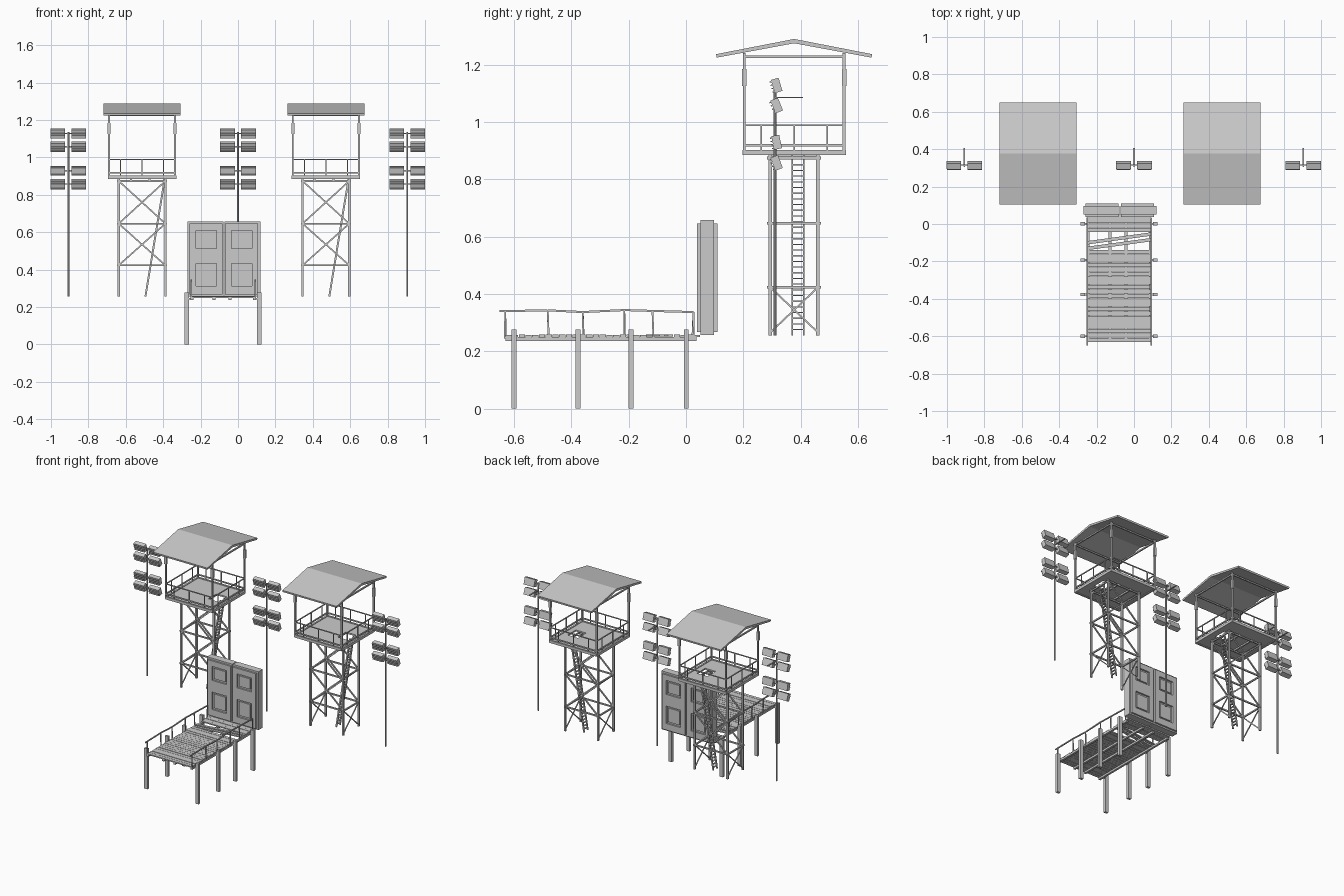
import bpy, bmesh, math, random
from mathutils import Vector, Matrix

if "Cube" in bpy.data.objects:
    bpy.data.objects.remove(bpy.data.objects["Cube"])

random.seed(4)


class Part:
    """Collects boxes, beams and rods into one named object."""

    def __init__(self, name):
        self.name, self.bm = name, bmesh.new()

    def cube(self, matrix):
        bmesh.ops.create_cube(self.bm, size=1, matrix=matrix)

    def box(self, x0, x1, y0, y1, z0, z1, rot=None):
        c = Vector(((x0 + x1) / 2, (y0 + y1) / 2, (z0 + z1) / 2))
        m = Matrix.Translation(c)
        if rot:
            m = m @ rot
        self.cube(m @ Matrix.Diagonal((x1 - x0, y1 - y0, z1 - z0, 1)))

    def beam(self, a, b, w=0.01, h=None):
        a, b = Vector(a), Vector(b)
        d = b - a
        z = d.normalized()
        ref = Vector((0, 0, 1)) if abs(z.z) < 0.99 else Vector((0, 1, 0))
        x = ref.cross(z).normalized()
        rot = Matrix((x, z.cross(x), z)).transposed().to_4x4()
        self.cube(Matrix.Translation((a + b) / 2) @ rot @ Matrix.Diagonal((w, h or w, d.length, 1)))

    def rod(self, x, y, z0, z1, r):
        bmesh.ops.create_cone(self.bm, cap_ends=True, segments=8, radius1=r, radius2=r, depth=z1 - z0,
                              matrix=Matrix.Translation((x, y, (z0 + z1) / 2)))

    def finish(self):
        mesh = bpy.data.meshes.new(self.name)
        self.bm.to_mesh(mesh)
        self.bm.free()
        ob = bpy.data.objects.new(self.name, mesh)
        bpy.context.collection.objects.link(ob)
        return ob


BASE = 0.256


def tower(tag, cx, cy=0.377):
    lx, ly = 0.125, 0.083      # leg half spacing
    px, py = 0.177, 0.174      # platform post half spacing

    # legs, ring beams and cross braces
    p = Part(tag + "_tower_frame")
    levels = (0.423, 0.646, 0.874)
    for sx in (-1, 1):
        for sy in (-1, 1):
            p.box(cx + sx * lx - .006, cx + sx * lx + .006, cy + sy * ly - .006, cy + sy * ly + .006, BASE, .885)
    for z in levels:
        for s in (-1, 1):
            p.beam((cx - lx - .008, cy + s * ly, z), (cx + lx + .008, cy + s * ly, z), .009)
            p.beam((cx + s * lx, cy - ly - .011, z), (cx + s * lx, cy + ly + .011, z), .009)
    for s in (-1, 1):
        for z0, z1 in zip(levels, levels[1:]):
            for d in (-1, 1):
                p.beam((cx - d * lx, cy + s * ly, z0), (cx + d * lx, cy + s * ly, z1), .008)
        for d in (-1, 1):
            p.beam((cx + s * lx, cy - d * ly, BASE + .01), (cx + s * lx, cy + d * ly, levels[0]), .006)
    p.finish()

    # floor with a ladder hatch, and its edge beams
    p = Part(tag + "_platform")
    hx0, hx1, hy = .055, .135, .045
    z0, z1 = .888, .898
    p.box(cx - px, cx + hx0, cy - py, cy + py, z0, z1)
    p.box(cx + hx1, cx + px, cy - py, cy + py, z0, z1)
    for s in (-1, 1):
        a, b = sorted((cy + s * hy, cy + s * py))
        p.box(cx + hx0, cx + hx1, a, b, z0, z1)
        p.beam((cx - px, cy + s * py, .893), (cx + px, cy + s * py, .893), .012, .018)
        p.beam((cx + s * px, cy - py, .893), (cx + s * px, cy + py, .893), .012, .018)
    for x in (-.06, .04):
        p.beam((cx + x, cy - ly, .882), (cx + x, cy + ly, .882), .01)
    p.finish()

    # corner posts, guard rails and corner lanterns
    p = Part(tag + "_railing")
    lamps = Part(tag + "_post_lanterns")
    for sx in (-1, 1):
        for sy in (-1, 1):
            x, y = cx + sx * px, cy + sy * py
            p.box(x - .005, x + .005, y - .005, y + .005, .885, 1.24)
            lamps.box(x - .008, x + .008, y - .008, y + .008, 1.125, 1.185)
    for s in (-1, 1):
        for z, w in ((.988, .006), (.919, .008), (1.227, .009)):
            p.beam((cx - px, cy + s * py, z), (cx + px, cy + s * py, z), w)
            p.beam((cx + s * px, cy - py, z), (cx + s * px, cy + py, z), w)
        for t in (-.115, 0, .115):
            p.beam((cx + t, cy + s * py, .895), (cx + t, cy + s * py, .988), .005)
            p.beam((cx + s * px, cy + t, .895), (cx + s * px, cy + t, .988), .005)
    p.finish()
    lamps.finish()

    # gable roof extruded from its bent profile
    p = Part(tag + "_roof")
    prof = [(-.272, 1.236), (0, 1.289), (.272, 1.236), (.270, 1.224), (0, 1.274), (-.270, 1.224)]
    ends = [[p.bm.verts.new((cx + s * .206, cy + y, z)) for y, z in prof] for s in (-1, 1)]
    for i in range(6):
        j = (i + 1) % 6
        p.bm.faces.new((ends[0][i], ends[0][j], ends[1][j], ends[1][i]))
    for e in ends:
        p.bm.faces.new((e[0], e[1], e[4], e[5]))
        p.bm.faces.new((e[1], e[2], e[3], e[4]))
    bmesh.ops.recalc_face_normals(p.bm, faces=p.bm.faces)
    p.finish()

    # sloping ladder
    p = Part(tag + "_ladder")
    low, top = Vector((cx + .018, cy + .013, BASE)), Vector((cx + .122, cy + .013, .89))
    for s in (-.02, .02):
        o = Vector((0, s, 0))
        p.beam(low + o, top + o, .006, .01)
    for i in range(1, 32):
        c = low.lerp(top, i / 32)
        p.box(c.x - .005, c.x + .005, c.y - .02, c.y + .02, c.z - .002, c.z + .002)
    p.finish()


def floodlight(tag, cx, y=.31):
    p = Part(tag + "_light_pole")
    p.rod(cx, y, BASE, 1.135, .005)
    p.beam((cx, y, 1.085), (cx, y + .097, 1.085), .009, .005)
    lamps = Part(tag + "_floodlights")
    for z, deg in ((1.127, 17), (1.057, 22), (.929, 12), (.857, 20)):
        p.beam((cx - .05, y + .006, z), (cx + .05, y + .006, z), .006)
        rot = Matrix.Rotation(math.radians(deg), 4, 'X')
        for s in (-1, 1):
            m = Matrix.Translation((cx + s * .056, y + .006, z)) @ rot
            lamps.cube(m @ Matrix.Diagonal((.078, .028, .048, 1)))
            # front louvres
            for k in (-.018, -.006, .006, .018):
                lamps.cube(m @ Matrix.Translation((0, -.016, k)) @ Matrix.Diagonal((.076, .008, .004, 1)))
    p.finish()
    lamps.finish()


tower("left", -.513)
tower("right", .47)
for tag, x in (("left", -.907), ("middle", 0), ("right", .905)):
    floodlight(tag, x)

# double gate: core slab, raised stiles and rails, raised panel centres
for tag, x0, x1 in (("left", -.27, -.078), ("right", -.073, .12)):
    p = Part(tag + "_gate_leaf")
    p.box(x0, x1, .050, .097, .257, .658)
    a, b = x0 + .012, x1 - .004
    if tag == "right":
        a, b = x0 + .004, x1 - .012
    mid, hw = (a + b) / 2, .055
    for y0, y1, yp in ((.038, .050, .043), (.097, .109, .104)):
        p.box(a, mid - hw, y0, y1, .267, .646)
        p.box(mid + hw, b, y0, y1, .267, .646)
        for z0, z1 in ((.267, .312), (.432, .512), (.608, .646)):
            p.box(mid - hw, mid + hw, y0, y1, z0, z1)
        for z0, z1 in ((.312, .432), (.512, .608)):
            p.box(mid - hw + .012, mid + hw - .012, min(yp, .07), max(yp, .07), z0 + .012, z1 - .012)
    p.finish()

# pier planks, with a broken stretch bridged by two skewed boards
X0, X1 = -.252, .092
p = Part("pier_planks")
y = -.63
while y < .03:
    if not -.148 < y < -.058:
        dz = random.uniform(-.001, .001)
        p.box(X0 + random.uniform(0, .006), X1 - random.uniform(0, .006), y, y + .0215, .250 + dz, .258 + dz)
    y += .0235
for dy in (-.118, -.088):
    p.beam((X0 + .005, dy - .012, .255), (X1 - .003, dy + .034, .255), .018, .008)
p.finish()

# beams under the deck
p = Part("pier_stringers")
for x in (X0 + .006, -.128, -.043, X1 - .006):
    p.box(x - .007, x + .007, -.63, .036, .237, .250)
p.finish()

# pier piles standing outside the deck
p = Part("pier_piles")
for x in (-.275, .114):
    for y in (-.6, -.377, -.192, .001):
        p.box(x - .012, x + .012, y - .0085, y + .0085, 0, .277)
        inner = X0 if x < 0 else X1
        p.box(min(x, inner), max(x, inner), y - .005, y + .005, .240, .249)
p.finish()

# uneven hand rails
p = Part("pier_handrails")
ys = (-.63, -.482, -.36, -.215, -.117, .026)
zs = (.338, .343, .337, .344, .341, .337)
for x in (-.250, .092):
    pts = [Vector((x, a, b)) for a, b in zip(ys, zs)]
    for q in pts:
        p.beam((x, q.y + random.uniform(-.004, .004), .245), q, .006)
    pts[0] += Vector((0, -.02, .002))
    for a, b in zip(pts, pts[1:]):
        p.beam(a, b, .007)
p.finish()
